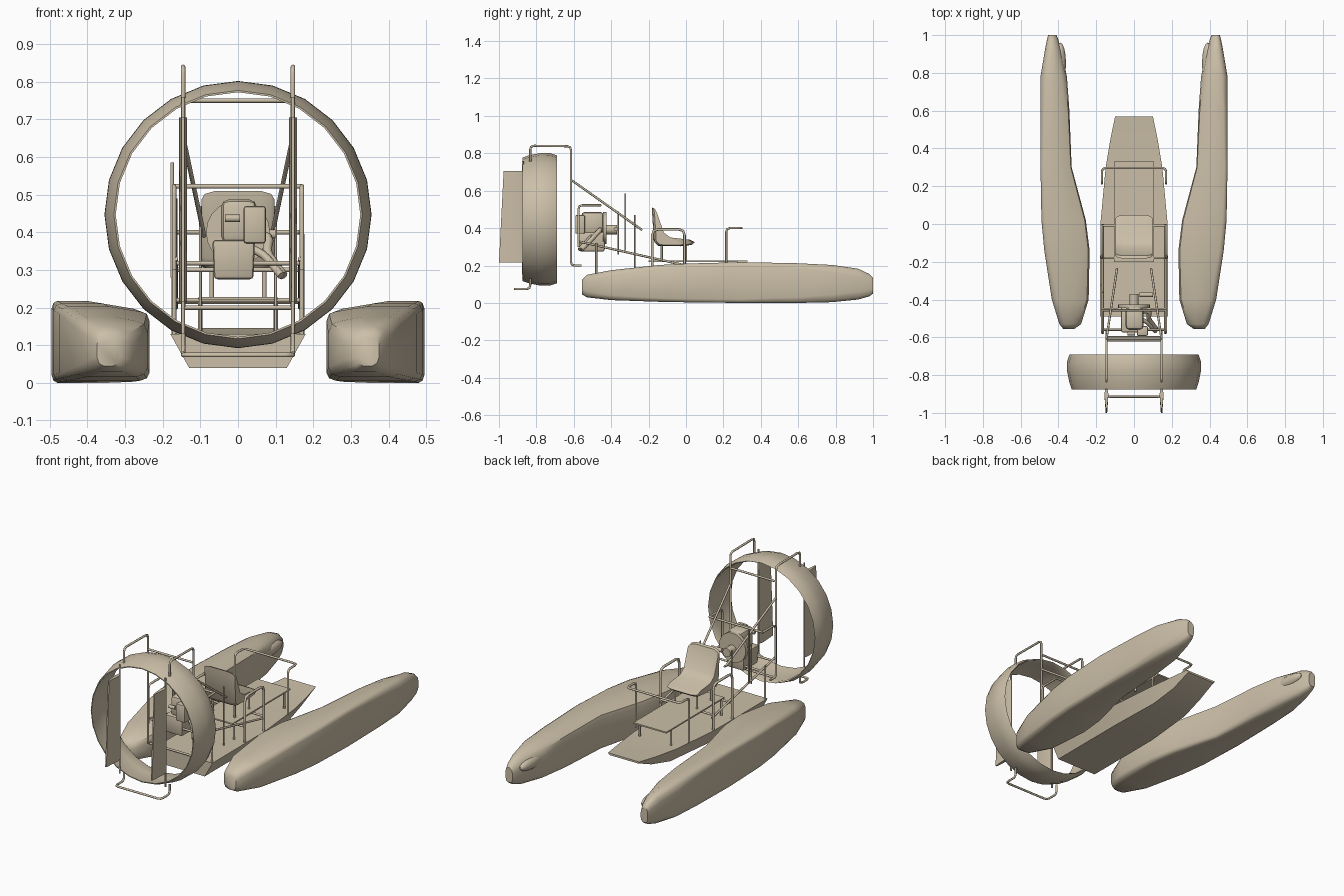
import bpy, bmesh, math
from mathutils import Vector

tan = bpy.data.materials.new("warm_tan")
tan.diffuse_color = (0.60, 0.52, 0.39, 1)


def finish(name, bm, angle=35):
    bmesh.ops.recalc_face_normals(bm, faces=bm.faces)
    mesh = bpy.data.meshes.new(name)
    bm.to_mesh(mesh)
    bm.free()
    ob = bpy.data.objects.new(name, mesh)
    bpy.context.collection.objects.link(ob)
    mesh.materials.append(tan)
    bpy.ops.object.select_all(action='DESELECT')
    ob.select_set(True)
    bpy.context.view_layer.objects.active = ob
    bpy.ops.object.shade_smooth_by_angle(angle=math.radians(angle))
    return ob


def loft(name, rings, angle=35, caps=True, loop=False):
    bm = bmesh.new()
    vs = [[bm.verts.new(p) for p in r] for r in rings]
    n = len(vs[0])
    pairs = list(zip(vs, vs[1:])) + ([(vs[-1], vs[0])] if loop else [])
    for a, b in pairs:
        for i in range(n):
            bm.faces.new((a[i], a[(i + 1) % n], b[(i + 1) % n], b[i]))
    if caps and not loop:
        bm.faces.new(vs[0])
        bm.faces.new(vs[-1])
    return finish(name, bm, angle)


def box(name, lo, hi, bevel=0.0, taper=1.0):
    bm = bmesh.new()
    bmesh.ops.create_cube(bm, size=1)
    for v in bm.verts:
        t = taper if v.co.z < 0 else 1
        v.co = [(lo[i] + hi[i]) / 2 + v.co[i] * (hi[i] - lo[i]) * (t if i < 2 else 1) for i in range(3)]
    if bevel:
        bmesh.ops.bevel(bm, geom=bm.edges[:], offset=bevel, segments=2, affect='EDGES', profile=0.5)
    return finish(name, bm)


def pipe(name, pts, r=0.006, bend=0.02, sides=8):
    """Round tube along a path with rounded corners."""
    pts = [Vector(p) for p in pts]
    path = [pts[0]]
    for a, b, c in zip(pts, pts[1:], pts[2:]):
        p, q = b + (a - b).normalized() * bend, b + (c - b).normalized() * bend
        path += [p, (p + q + 2 * b) / 4, q]
    path.append(pts[-1])
    rings, side = [], None
    for i, p in enumerate(path):
        d = (path[min(i + 1, len(path) - 1)] - path[max(i - 1, 0)]).normalized()
        ref = side if side else (Vector((1, 0, 0)) if abs(d.x) < 0.8 else Vector((0, 0, 1)))
        side = (ref - d * ref.dot(d)).normalized()
        up = d.cross(side)
        rings.append([p + (side * math.cos(k * math.tau / sides) + up * math.sin(k * math.tau / sides)) * r
                      for k in range(sides)])
    return loft(name, rings, 50)


def ellipsoid(name, centre, size):
    bm = bmesh.new()
    bmesh.ops.create_uvsphere(bm, u_segments=16, v_segments=10, radius=1)
    for v in bm.verts:
        v.co = [centre[i] + v.co[i] * size[i] for i in range(3)]
    return finish(name, bm, 60)


# Floats: y, inner x, outer x, bottom z, top z, corner size
stations = [(-0.555, 0.315, 0.375, 0.045, 0.125, 0.30), (-0.53, 0.28, 0.395, 0.03, 0.15, 0.26),
            (-0.40, 0.24, 0.435, 0.015, 0.175, 0.16), (-0.14, 0.235, 0.475, 0.006, 0.203, 0.1),
            (0.02, 0.255, 0.49, 0.003, 0.211, 0.09), (0.30, 0.33, 0.495, 0, 0.218, 0.09),
            (0.60, 0.342, 0.495, 0, 0.212, 0.14), (0.78, 0.355, 0.495, 0.004, 0.203, 0.2),
            (0.92, 0.385, 0.472, 0.018, 0.183, 0.26), (0.98, 0.402, 0.46, 0.035, 0.155, 0.28),
            (1.0, 0.41, 0.455, 0.05, 0.135, 0.3)]


def float_ring(s, m):
    y, a, b, lo, hi, c = s
    prof = [(c, 0), (1 - c, 0), (1 - c * .3, c * .3), (1, c), (1, 1 - c), (1 - c * .3, 1 - c * .3),
            (1 - c, 1), (0.45, 1), (c, 0.93), (c * .3, 0.93 - c * .3), (0, 0.9 - c), (0, c), (c * .3, c * .3)]
    return [(m * (a + (b - a) * u), y, lo + (hi - lo) * v) for u, v in prof]


for m, sd in ((-1, "left"), (1, "right")):
    loft("float_" + sd, [float_ring(s, m) for s in stations], 45)
    ellipsoid("float_nub_" + sd, (m * 0.39, 0.85, 0.125), (0.03, 0.11, 0.035))

# Hull: y, half width top, half width bottom, bottom z, deck z
hull = [(-0.49, 0.18, 0.13, 0.04, 0.13), (0.0, 0.178, 0.13, 0.04, 0.13),
        (0.30, 0.15, 0.11, 0.05, 0.132), (0.45, 0.125, 0.095, 0.085, 0.138), (0.57, 0.1, 0.09, 0.135, 0.146)]
loft("hull", [[(-t, y, hi), (-b, y, lo), (b, y, lo), (t, y, hi)] for y, t, b, lo, hi in hull], 25)
box("deck_plate", (-0.105, -0.2, 0.22), (0.105, 0.33, 0.228))
for x in (-0.1, 0.1):
    for y in (-0.18, 0.28):
        pipe("deck_post", [(x, y, 0.13), (x, y, 0.222)])

# Seat: side profile swept across with narrowed, rounded ends
seat = [(-0.183, 0.51), (-0.168, 0.505), (-0.125, 0.38), (-0.085, 0.35), (0.02, 0.338), (0.048, 0.325),
        (0.03, 0.31), (-0.03, 0.303), (-0.15, 0.305), (-0.172, 0.33)]
rings = []
for x, k in ((-0.097, 0.86), (-0.088, 0.95), (-0.06, 1), (0.06, 1), (0.088, 0.95), (0.097, 0.86)):
    rings.append([(x, -0.08 + (y + 0.08) * k, 0.35 + (z - 0.35) * k) for y, z in seat])
loft("seat", rings, 45)
for x in (-0.07, 0.07):
    for y in (-0.13, 0.0):
        pipe("seat_leg", [(x, y, 0.225), (x, y, 0.315)])

# Ring duct: closed thin section spun around the y axis
section = [(-0.69, 0.342), (-0.73, 0.355), (-0.78, 0.354), (-0.84, 0.342), (-0.875, 0.33),
           (-0.875, 0.325), (-0.83, 0.333), (-0.75, 0.342), (-0.70, 0.336)]
loft("duct_ring", [[(r * math.sin(a), y, 0.447 + r * math.cos(a)) for y, r in section]
                   for a in (k * math.tau / 24 for k in range(24))], 40, loop=True)

for m, sd in ((-1, "left"), (1, "right")):
    x, w = m * 0.146, m * 0.17
    # Rudder with a thin tapered section
    loft("rudder_" + sd, [[(x - 0.004, y0, z), (x - 0.011, y1 - 0.03, z), (x - 0.006, y1, z), (x + 0.006, y1, z),
                           (x + 0.011, y1 - 0.03, z), (x + 0.004, y0, z)]
                          for z, y0, y1 in ((0.215, -1.0, -0.872), (0.705, -0.975, -0.872))], 30)
    pipe("rudder_post_" + sd, [(x, -0.872, 0.13), (x, -0.872, 0.76)], 0.005)
    # Upright frame over the duct, and the lower hoop
    pipe("duct_frame_" + sd, [(x, -0.56, 0.2), (x, -0.615, 0.2), (x, -0.615, 0.838), (x, -0.833, 0.84),
                              (x, -0.833, 0.755)])
    pipe("upper_brace_" + sd, [(x, -0.61, 0.655), (m * 0.09, -0.235, 0.39)])
    pipe("lower_brace_" + sd, [(m * 0.165, -0.58, 0.33), (m * 0.165, 0.0, 0.2)])
    pipe("brace_post_" + sd, [(m * 0.1, -0.275, 0.13), (m * 0.1, -0.275, 0.47)], 0.004)
    pipe("stern_post_" + sd, [(w, -0.48, 0.13), (w, -0.48, 0.32)])
    # Arm rest hoop and front rail
    pipe("arm_rest_" + sd, [(w, -0.18, 0.13), (w, -0.18, 0.393), (w, -0.008, 0.393), (w, -0.008, 0.13)], 0.007, 0.03)
    pipe("rail_post_" + sd, [(w, 0.215, 0.14), (w, 0.215, 0.4), (w, 0.27, 0.4)])
    # Engine cage side
    pipe("cage_side_" + sd, [(w, -0.455, 0.522), (w, -0.575, 0.522), (w, -0.575, 0.3)])
pipe("lower_hoop", [(-0.146, -0.833, 0.13), (-0.146, -0.833, 0.074), (-0.146, -0.915, 0.074),
                    (0.146, -0.915, 0.074), (0.146, -0.833, 0.074), (0.146, -0.833, 0.13)])
pipe("front_rail", [(-0.17, 0.26, 0.4), (-0.17, 0.297, 0.4), (0.17, 0.297, 0.4), (0.17, 0.26, 0.4)])

# Cross bars: half width, y, z
for name, w, y, z in (("top_bar", 0.146, -0.615, 0.75), ("low_bar", 0.15, -0.6, 0.2), ("cage_bar", 0.17, -0.457, 0.522),
                      ("engine_bar", 0.165, -0.56, 0.318), ("seat_bar", 0.17, -0.18, 0.22),
                      ("front_seat_bar", 0.17, -0.008, 0.215), ("engine_bar_front", 0.165, -0.45, 0.3)):
    pipe(name, [(-w, y, z), (w, y, z)])

# Control levers
pipe("tall_lever", [(-0.175, -0.325, 0.28), (-0.175, -0.325, 0.585)], 0.005)
pipe("short_lever", [(-0.165, -0.362, 0.26), (-0.165, -0.362, 0.49)], 0.004)

# Engine
box("crankcase", (-0.068, -0.575, 0.275), (0.045, -0.43, 0.38), 0.01, 0.93)
box("cylinder_block", (-0.045, -0.56, 0.37), (0.05, -0.44, 0.487), 0.02)
box("air_box", (0.015, -0.592, 0.37), (0.074, -0.54, 0.47), 0.008)
pipe("flywheel", [(0, -0.445, 0.4), (0, -0.425, 0.4)], 0.085, sides=20)
pipe("drive_hub", [(0, -0.43, 0.392), (0, -0.37, 0.392)], 0.025, sides=12)
pipe("starter", [(0.03, -0.375, 0.395), (0.1, -0.375, 0.395)], 0.012)
pipe("carburetor", [(-0.035, -0.58, 0.437), (0.005, -0.58, 0.437)], 0.01)
pipe("exhaust", [(0.03, -0.46, 0.39), (0.085, -0.46, 0.39), (0.075, -0.5, 0.345), (0.12, -0.56, 0.285)], 0.013)
pipe("second_exhaust", [(0.03, -0.5, 0.36), (0.07, -0.52, 0.34), (0.115, -0.57, 0.285)], 0.011)
